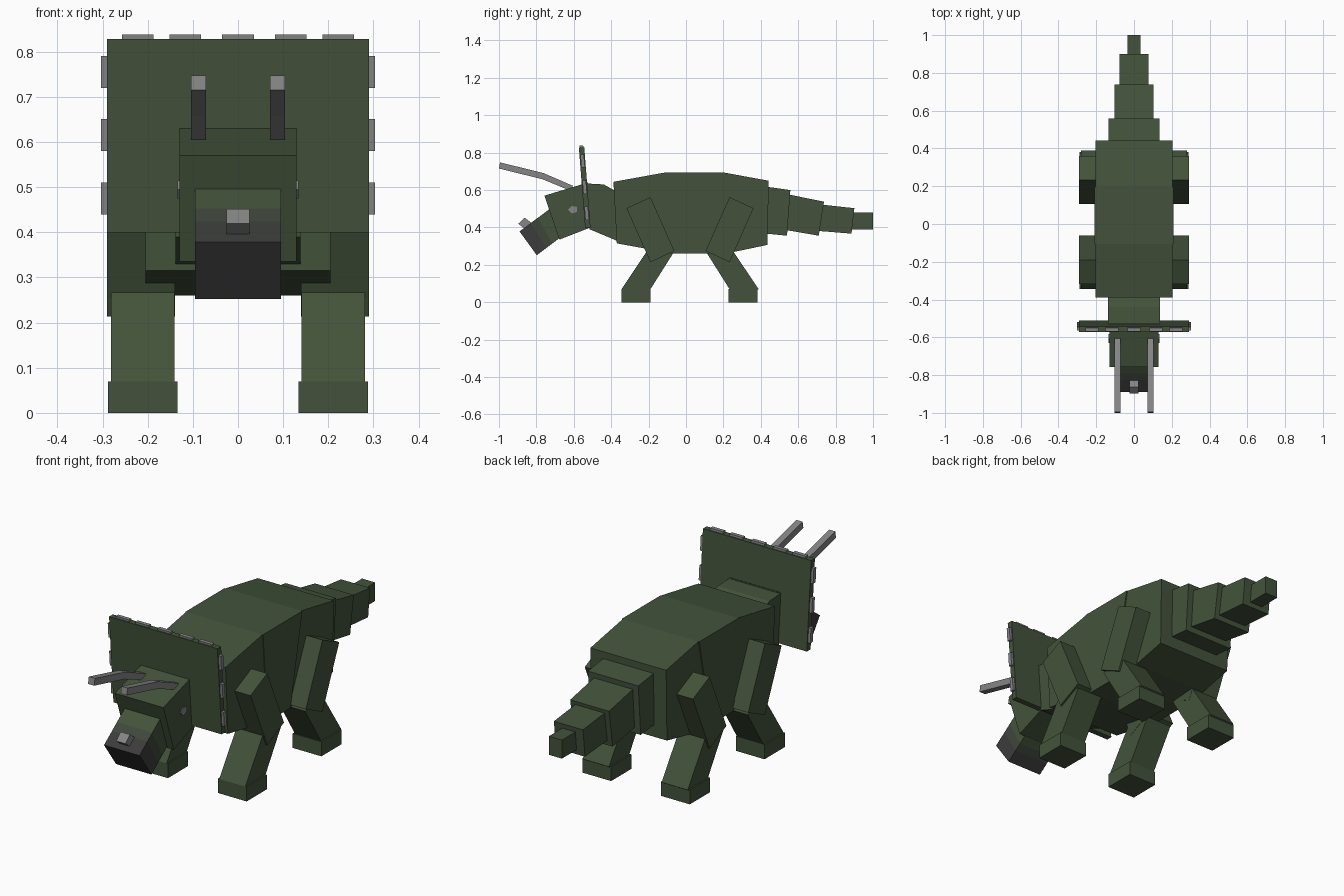
import bpy
import bmesh
from mathutils import Vector

cube = bpy.data.objects.get("Cube")
if cube:
    bpy.data.objects.remove(cube, do_unlink=True)


def material(name, rgb):
    m = bpy.data.materials.new(name)
    m.use_nodes = True
    m.diffuse_color = (*rgb, 1)
    m.node_tree.nodes["Principled BSDF"].inputs["Base Color"].default_value = (*rgb, 1)
    return m


GREEN = material("moss green", (0.056, 0.086, 0.043))
GREY = material("horn grey", (0.235, 0.235, 0.235))
DARK = material("beak charcoal", (0.043, 0.045, 0.043))
BLEND = material("beak grey green", (0.050, 0.062, 0.044))


def prism(name, profile, x0, x1, mat):
    """Extrude a (y, z) side profile from x0 to x1."""
    bm = bmesh.new()
    face = bm.faces.new([bm.verts.new((x0, y, z)) for y, z in profile])
    ext = bmesh.ops.extrude_face_region(bm, geom=[face])
    bmesh.ops.translate(bm, vec=(x1 - x0, 0, 0),
                        verts=[v for v in ext["geom"] if isinstance(v, bmesh.types.BMVert)])
    bmesh.ops.recalc_face_normals(bm, faces=bm.faces)
    mesh = bpy.data.meshes.new(name)
    bm.to_mesh(mesh)
    bm.free()
    mesh.materials.append(mat)
    obj = bpy.data.objects.new(name, mesh)
    bpy.context.collection.objects.link(obj)
    return obj


def pair(name, profile, x0, x1, mat):
    prism("left_" + name, profile, x0, x1, mat)
    prism("right_" + name, profile, -x1, -x0, mat)


def lerp(a, b, t):
    return tuple(Vector(a).lerp(Vector(b), t))


# Trunk in three blocks
prism("chest", [(-.388, .644), (-.105, .695), (-.07, .26), (-.37, .315)], -.205, .205, GREEN)
prism("belly", [(-.105, .695), (.195, .695), (.105, .26), (-.07, .26)], -.208, .208, GREEN)
prism("hips", [(.195, .695), (.442, .65), (.436, .307), (.26, .27), (.105, .26)], -.203, .203, GREEN)

# Tail blocks, each starting inside the one before
prism("tail_base", [(.40, .622), (.558, .60), (.54, .356), (.40, .37)], -.135, .135, GREEN)
prism("tail_middle", [(.53, .58), (.738, .538), (.71, .356), (.53, .387)], -.104, .104, GREEN)
prism("tail_end", [(.70, .525), (.90, .503), (.885, .367), (.70, .382)], -.078, .078, GREEN)
prism("tail_tip", [(.87, .48), (1, .48), (1, .39), (.87, .39)], -.035, .035, GREEN)

# Neck and head
prism("neck", [(-.53, .635), (-.44, .63), (-.34, .575), (-.36, .325), (-.515, .39)],
      -.138, .138, GREEN)
prism("head", [(-.757, .57), (-.525, .64), (-.51, .40), (-.677, .335)], -.13, .13, GREEN)

# Snout sliced across its length into muzzle, fade and beak
front_top, front_low = (-.89, .379), (-.798, .252)
back_top, back_low = (-.70, .52), (-.64, .37)
cuts = [(0, .32, "beak", DARK), (.32, .52, "beak_edge", BLEND), (.52, 1, "muzzle", GREEN)]
for t0, t1, name, mat in cuts:
    prism(name, [lerp(front_top, back_top, t0), lerp(front_top, back_top, t1),
                 lerp(front_low, back_low, t1), lerp(front_low, back_low, t0)], -.095, .095, mat)

# Horns and eyes
prism("nose_horn", [(-.897, .42), (-.863, .452), (-.82, .42), (-.855, .387)], -.025, .025, GREY)
pair("brow_horn", [(-.994, .748), (-.76, .69), (-.605, .623), (-.615, .595),
                   (-.768, .658), (-1, .715)], .071, .104, GREY)
pair("eye", [(-.63, .495), (-.61, .515), (-.582, .51), (-.582, .483), (-.61, .475)],
     .128, .134, GREY)


# Leaning frill with studs along its top and side edges
def frill_y(z):
    return -.525 - .0335 * (z - .40) / .43


def slab(z0, z1, half):
    a, b = frill_y(z0), frill_y(z1)
    return [(a - half, z0), (a + half, z0), (b + half, z1), (b - half, z1)]


prism("frill", slab(.40, .828, .0145), -.29, .29, GREEN)
for i, x in enumerate((-.222, -.117, 0, .117, .222)):
    prism(f"top_stud_{i + 1}", slab(.80, .838, .0095), x - .035, x + .035, GREY)
for i, z in enumerate((.44, .58, .72)):
    pair(f"side_stud_{i + 1}", slab(z, z + .071, .0095), .27, .303, GREY)

# Legs: the rear set mirrors the front set
upper = [(-.318, .503), (-.19, .562), (-.062, .275), (-.19, .214)]
lower = [(-.345, .07), (-.30, .04), (-.21, .04), (-.19, .07), (-.07, .26), (-.2, .287)]
foot = [(-.345, 0), (-.345, .07), (-.19, .07), (-.19, 0)]
for end in ("front", "rear"):
    for part, profile, x0, x1 in (("thigh", upper, .14, .29), ("shin", lower, .141, .281),
                                  ("foot", foot, .134, .288)):
        if end == "rear":
            shift = .037 if part == "foot" else .043
            profile = [(shift - y, z) for y, z in profile]
        pair(f"{end}_{part}", profile, x0, x1, GREEN)
